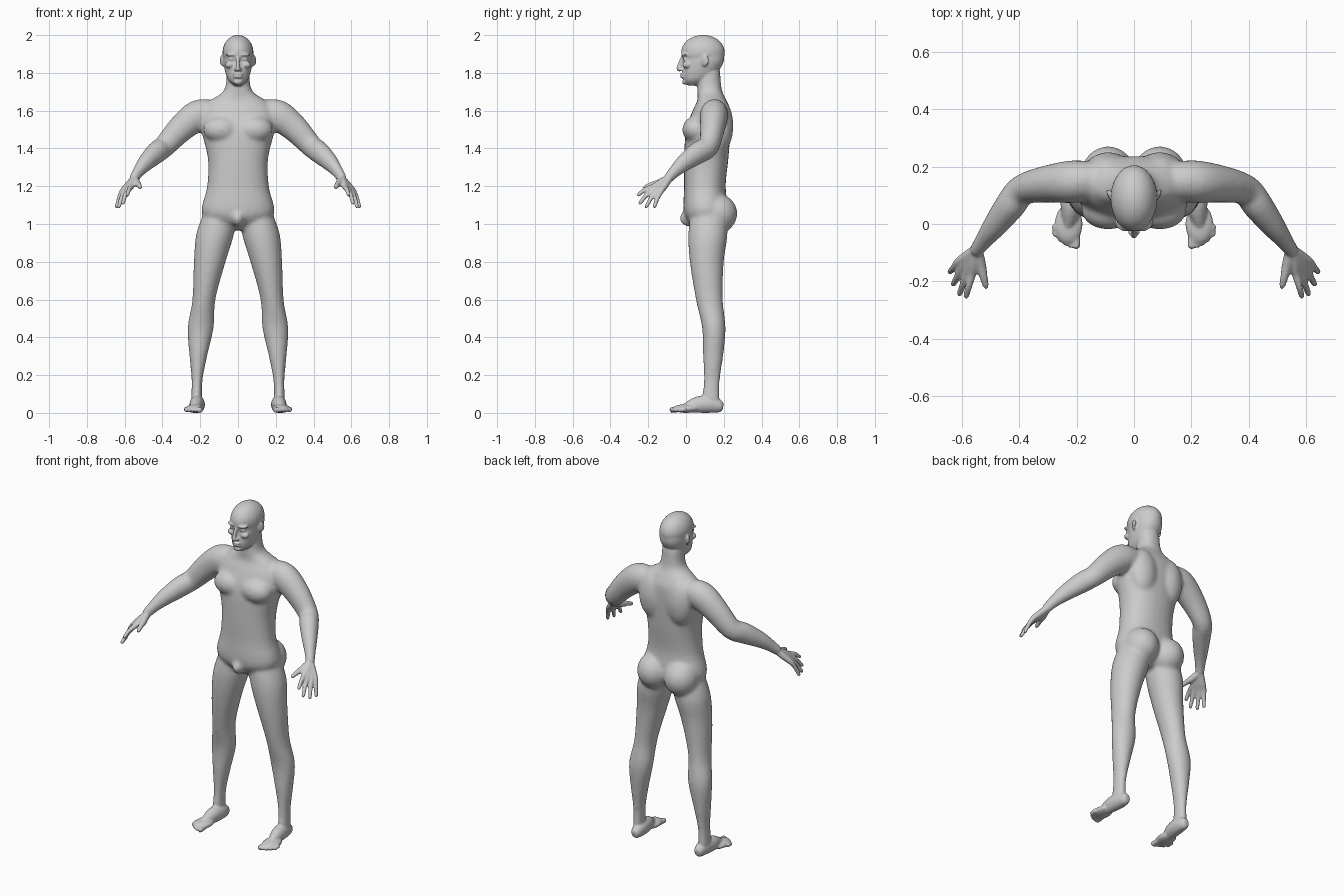
import bpy, bmesh
from math import sin, cos, pi, copysign
from mathutils import Vector, Matrix

cube = bpy.data.objects.get("Cube")
if cube:
    bpy.data.objects.remove(cube)

SIDES = (1, -1)
SEGMENTS = 28
UP = Vector((0, 0, 1))

skin = bpy.data.materials.new("light grey skin")
skin.use_nodes = True
skin.diffuse_color = (.6, .6, .6, 1)
skin.node_tree.nodes["Principled BSDF"].inputs["Base Color"].default_value = skin.diffuse_color


def spline(rows, steps=4):
    """Smooth curve through rows of numbers."""
    rows = [Vector(row) for row in rows]
    padded = [rows[0]] + rows + [rows[-1]]
    curve = []
    for before, start, end, after in zip(padded, padded[1:], padded[2:], padded[3:]):
        leave, arrive = (end - before) / 2, (after - start) / 2
        for step in range(steps):
            t = step / steps
            blend = t * t * (3 - 2 * t)
            curve.append(start.lerp(end, blend) + leave * t * (1 - t) ** 2 - arrive * t * t * (1 - t))
    return curve + [rows[-1]]


def outline(power=2):
    """Points of a unit circle, squarer for a higher power."""
    for i in range(SEGMENTS):
        angle = 2 * pi * i / SEGMENTS
        yield [copysign(abs(w) ** (2 / power), w) for w in (cos(angle), sin(angle))]


def bridge(bm, rings):
    loops = [[bm.verts.new(point) for point in ring] for ring in rings]
    for lower, upper in zip(loops, loops[1:]):
        for i in range(SEGMENTS):
            bm.faces.new((lower[i - 1], lower[i], upper[i], upper[i - 1]))
    bm.faces.new(loops[0])
    bm.faces.new(loops[-1])


def column(bm, rows, centre=lambda z: 0, side=1, power=2):
    """Upright loft; rows are height, half width, front, back."""
    rings = []
    for z, half, front, back in spline(rows):
        middle, depth = (front + back) / 2, (back - front) / 2
        rings.append([(side * (centre(z) + half * c), middle + depth * s, z)
                      for c, s in outline(power)])
    bridge(bm, rings)


def tube(bm, rows, side=1, level=1):
    """Round loft along a path; rows are x, y, z, radius."""
    rows = spline(rows)
    points = [Vector(row[:3]) for row in rows]
    rings = []
    for i, point in enumerate(points):
        along = points[min(i + 1, len(points) - 1)] - points[max(i - 1, 0)]
        across = along.cross(UP).normalized()
        rise = across.cross(along).normalized()
        radius = rows[i][3]
        ring = [point + radius * (across * level * c + rise * s) for c, s in outline()]
        rings.append([(side * p.x, p.y, p.z) for p in ring])
    bridge(bm, rings)


def blob(bm, at, size, side=1, turn=0):
    place = Matrix.Translation((side * at[0], at[1], at[2]))
    spin = Matrix.Rotation(side * turn, 4, 'Z')
    bmesh.ops.create_uvsphere(bm, u_segments=24, v_segments=16, radius=1,
                              matrix=place @ spin @ Matrix.Diagonal((*size, 1)))


def fuse(name, bm, voxel, rounds):
    """Melt overlapping parts into one smooth skin."""
    bmesh.ops.recalc_face_normals(bm, faces=bm.faces)
    mesh = bpy.data.meshes.new(name)
    bm.to_mesh(mesh)
    bm.free()
    rough = bpy.data.objects.new(name, mesh)
    bpy.context.collection.objects.link(rough)
    melt = rough.modifiers.new("melt", 'REMESH')
    melt.mode, melt.voxel_size = 'VOXEL', voxel
    relax = rough.modifiers.new("relax", 'SMOOTH')
    relax.factor, relax.iterations = .5, rounds
    graph = bpy.context.evaluated_depsgraph_get()
    fused = bpy.data.meshes.new_from_object(rough.evaluated_get(graph))
    bpy.data.objects.remove(rough)
    return fused


# Torso and neck
core = bmesh.new()
column(core, [(.97, .06, .05, .16), (1.05, .19, -.01, .22), (1.2, .163, -.01, .21),
              (1.35, .16, -.01, .225), (1.5, .195, 0, .235), (1.6, .19, .035, .235),
              (1.655, .145, .06, .215), (1.71, .072, .06, .19), (1.82, .06, .06, .18)], power=2.25)
blob(core, at=(0, .02, 1.03), size=(.035, .055, .045))

for side in SIDES:
    # Chest, shoulder blade, buttock
    blob(core, at=(.09, .05, 1.5), size=(.095, .07, .07), side=side)
    blob(core, at=(.09, .185, 1.52), size=(.085, .066, .14), side=side)
    blob(core, at=(.09, .165, 1.055), size=(.098, .107, .105), side=side)
    # Leg
    column(core, [(1.08, .08, .03, .2), (.95, .1, .012, .22), (.8, .084, .02, .2),
                  (.6, .061, .052, .195), (.45, .069, .085, .21), (.3, .047, .09, .197),
                  (.17, .029, .093, .18), (.05, .03, .08, .18)],
           centre=lambda z: .22 - .11 * z * z, side=side)
    # Arm
    tube(core, [(.13, .155, 1.585, .07), (.21, .148, 1.575, .083), (.3, .14, 1.507, .073),
                (.388, .12, 1.413, .06), (.43, .068, 1.38, .06), (.485, -.005, 1.328, .048),
                (.525, -.058, 1.28, .035), (.555, -.1, 1.235, .028)], side=side, level=.9)

body = bmesh.new()
body.from_mesh(fuse("trunk", core, .01, 9))

# Skull and jaw
blob(body, at=(0, .09, 1.908), size=(.082, .116, .093))
column(body, [(1.732, .02, .012, .06), (1.76, .05, -.013, .12), (1.8, .066, -.018, .165),
              (1.86, .077, -.013, .2), (1.92, .075, -.012, .2)], power=2.2)

# Nose, lips, chin
tube(body, [(0, -.012, 1.893, .009), (0, -.025, 1.865, .011), (0, -.037, 1.83, .013),
            (0, -.038, 1.82, .013), (0, -.028, 1.81, .006)], level=.8)
for height in (1.779, 1.793):
    blob(body, at=(0, -.018, height), size=(.027, .014, .006))
blob(body, at=(0, -.006, 1.752), size=(.024, .014, .014))

# Knuckle and tip of each finger
FINGERS = [((.566, -.175, 1.197), (.588, -.26, 1.15)), ((.583, -.17, 1.183), (.611, -.25, 1.105)),
           ((.6, -.153, 1.174), (.633, -.215, 1.086)), ((.613, -.133, 1.172), (.645, -.17, 1.086))]
WRIST = Vector((.55, -.09, 1.24))

for side in SIDES:
    # Nostril, brow, cheek, eye, ear
    blob(body, at=(.013, -.025, 1.818), size=(.009, .014, .008), side=side)
    blob(body, at=(.036, -.008, 1.896), size=(.03, .018, .008), side=side, turn=.35)
    blob(body, at=(.045, .004, 1.842), size=(.024, .022, .018), side=side, turn=.5)
    blob(body, at=(.036, -.003, 1.872), size=(.017, .014, .008), side=side, turn=.3)
    blob(body, at=(.084, .1, 1.865), size=(.008, .024, .03), side=side, turn=-.45)
    # Palm bones and fingers
    for knuckle, tip in FINGERS:
        knuckle, tip = Vector(knuckle), Vector(tip)
        bend = knuckle.lerp(tip, .5) + UP * .008
        tube(body, [(*WRIST, .02), (*WRIST.lerp(knuckle, .6), .0185), (*knuckle, .015),
                    (*bend, .012), (*knuckle.lerp(tip, .9), .01), (*tip, .005)], side=side)
    # Thumb
    tube(body, [(*WRIST, .022), (.535, -.145, 1.217, .019), (.525, -.185, 1.207, .014),
                (.518, -.215, 1.195, .011), (.516, -.226, 1.19, .005)], side=side)
    # Heel, instep, ball of the foot
    tube(body, [(.212, .197, .032, .018), (.212, .18, .035, .033), (.213, .13, .045, .045),
                (.22, .06, .043, .043), (.23, -.02, .02, .02)], side=side, level=.85)
    blob(body, at=(.228, .0, .023), size=(.049, .07, .023), side=side)
    # Toes
    for i in range(5):
        x, reach = .202 + .018 * i, .085 - .0025 * i * i
        radius = .011 if i else .015
        tube(body, [(x, -.005, .02, .014), (x, .02 - reach, .016, radius),
                    (x, .006 - reach, .014, radius), (x, -reach, .012, radius / 2)], side=side)

# Finished figure
mesh = fuse("body", body, .0058, 3)
mesh.materials.clear()
mesh.materials.append(skin)
mesh.shade_smooth()
figure = bpy.data.objects.new("human_body", mesh)
bpy.context.collection.objects.link(figure)
